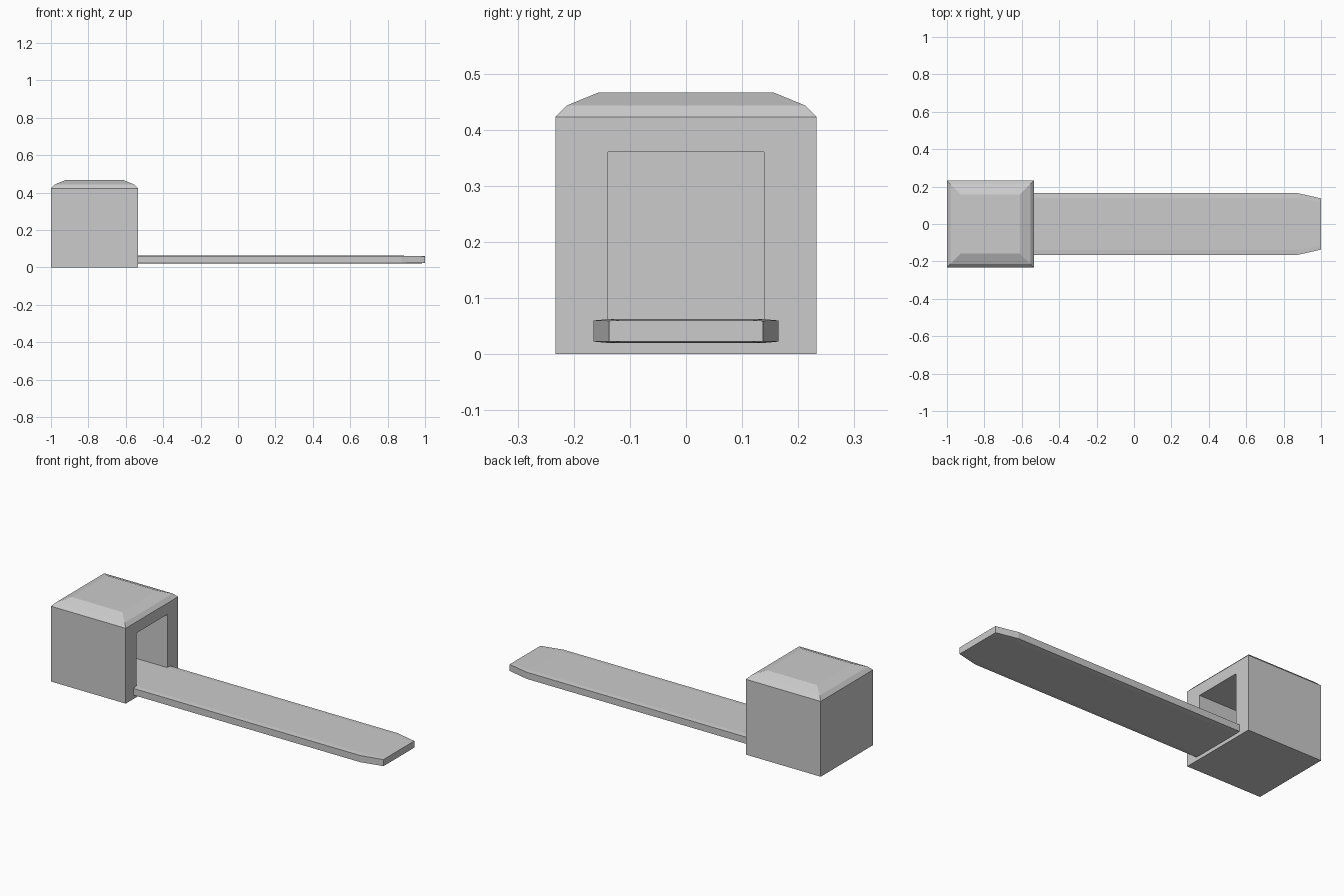
import bpy, bmesh

if "Cube" in bpy.data.objects:
    bpy.data.objects.remove(bpy.data.objects["Cube"])


def loft(name, rings):
    """Skin a list of equal-length point rings and cap both ends."""
    bm = bmesh.new()
    loops = [[bm.verts.new(p) for p in ring] for ring in rings]
    n = len(loops[0])
    for a, b in zip(loops, loops[1:]):
        for i in range(n):
            j = (i + 1) % n
            bm.faces.new((a[i], a[j], b[j], b[i]))
    bm.faces.new(loops[0])
    bm.faces.new(loops[-1])
    bmesh.ops.recalc_face_normals(bm, faces=bm.faces)
    mesh = bpy.data.meshes.new(name)
    bm.to_mesh(mesh)
    bm.free()
    ob = bpy.data.objects.new(name, mesh)
    bpy.context.collection.objects.link(ob)
    return ob


def square(cx, h, z):
    return [(cx + sx * h, sy * h, z) for sx, sy in ((-1, -1), (1, -1), (1, 1), (-1, 1))]


def strip_section(x, w, flat, z0, z1, e):
    """Flat bar section with slightly lowered long edges."""
    return [(x, -w, z0 + e), (x, -flat, z0), (x, flat, z0), (x, w, z0 + e),
            (x, w, z1 - e), (x, flat, z1), (x, -flat, z1), (x, -w, z1 - e)]


# Housing with stepped, bevelled top
CX, H = -0.7675, 0.2325
housing = loft("housing", [square(CX, h, z) for h, z in
                           ((H, 0), (H, 0.423), (0.213, 0.443), (0.157, 0.466))])

# Pocket opening towards +x
pocket = loft("pocket_cutter", [[(x, -0.139, 0.06), (x, 0.139, 0.06),
                                 (x, 0.139, 0.36), (x, -0.139, 0.36)]
                                for x in (-0.90, -0.45)])
pocket.hide_render = True
cut = housing.modifiers.new("pocket", 'BOOLEAN')
cut.operation = 'DIFFERENCE'
cut.solver = 'EXACT'
cut.object = pocket
bpy.context.view_layer.objects.active = housing
housing.select_set(True)
bpy.ops.object.modifier_apply(modifier=cut.name)
bpy.data.objects.remove(pocket)

# Long strap with tapered tip
loft("strap", [strip_section(-0.536, 0.165, 0.139, 0.020, 0.0625, 0.0025),
               strip_section(0.875, 0.165, 0.139, 0.020, 0.0625, 0.0025),
               strip_section(1.0, 0.137, 0.115, 0.0225, 0.060, 0.0005)])
